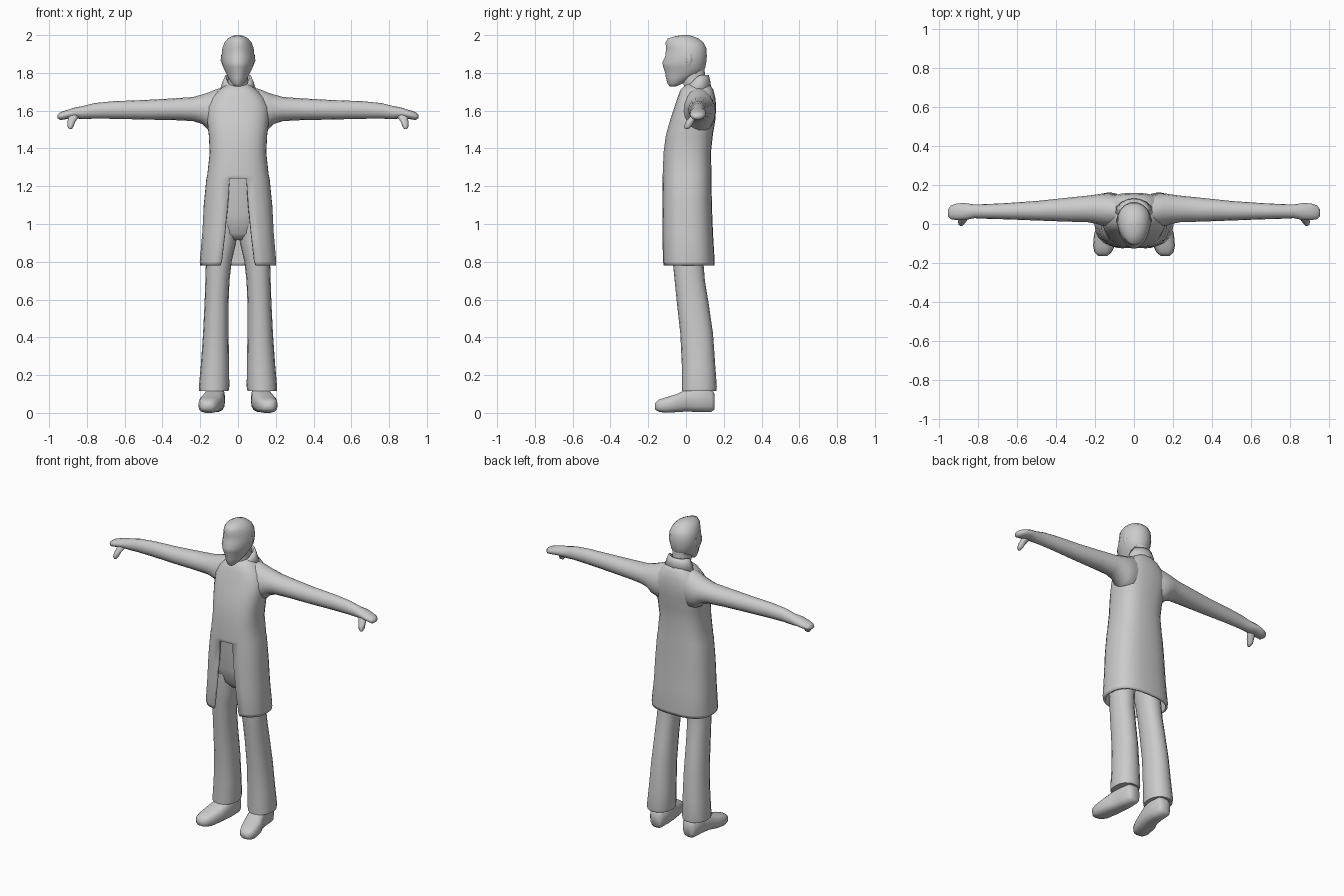
import bpy, bmesh, math

grey = bpy.data.materials.new("plain grey")
grey.diffuse_color = (0.6, 0.6, 0.6, 1)


def make(name, verts, faces, mirror=False, thickness=0, angle=60):
    mesh = bpy.data.meshes.new(name)
    mesh.from_pydata(verts, [], faces)
    mesh.materials.append(grey)
    bm = bmesh.new()
    bm.from_mesh(mesh)
    bmesh.ops.recalc_face_normals(bm, faces=bm.faces)
    bm.to_mesh(mesh)
    bm.free()
    ob = bpy.data.objects.new(name, mesh)
    bpy.context.collection.objects.link(ob)
    if thickness:
        mod = ob.modifiers.new("thickness", 'SOLIDIFY')
        mod.thickness = thickness
    if mirror:
        ob.modifiers.new("mirror", 'MIRROR')
    bpy.ops.object.select_all(action='DESELECT')
    ob.select_set(True)
    bpy.context.view_layer.objects.active = ob
    bpy.ops.object.shade_smooth_by_angle(angle=math.radians(angle))
    return ob


def spow(c, p):
    return math.copysign(abs(c) ** p, c)


def loft(name, axis, rings, n=18, p=0.9, taper=0, **kw):
    """Skin oval rings (position, u min, u max, v min, v max) along an axis."""
    verts, faces = [], []
    for w, u0, u1, v0, v1 in rings:
        for i in range(n):
            a = 2 * math.pi * i / n
            c, s = spow(math.cos(a), p), spow(math.sin(a), p)
            u = (u0 + u1) / 2 + (u1 - u0) / 2 * c * (1 + taper * s)
            v = (v0 + v1) / 2 + (v1 - v0) / 2 * s
            verts.append({'x': (w, u, v), 'y': (u, w, v), 'z': (u, v, w)}[axis])
    for r in range(len(rings) - 1):
        for i in range(n):
            j = (i + 1) % n
            faces.append((r * n + i, r * n + j, (r + 1) * n + j, (r + 1) * n + i))
    faces += [tuple(range(n)), tuple(range((len(rings) - 1) * n, len(rings) * n))]
    return make(name, verts, faces, **kw)


# Coat: rings start and end beside the front slit, which is bridged above the waist
coat = [  # z, half width, y front, y back, slit half width
    (0.78, 0.20, -0.125, 0.15, 0.095), (0.80, 0.203, -0.128, 0.152, 0.088),
    (0.95, 0.19, -0.128, 0.143, 0.07), (1.10, 0.182, -0.127, 0.137, 0.055),
    (1.24, 0.168, -0.125, 0.135, 0.045), (1.26, 0.163, -0.125, 0.135, 0.045),
    (1.38, 0.15, -0.12, 0.132, 0.04), (1.47, 0.155, -0.108, 0.142, 0.04),
    (1.55, 0.165, -0.085, 0.155, 0.035), (1.62, 0.165, -0.062, 0.16, 0.03),
    (1.67, 0.14, -0.045, 0.155, 0.025), (1.71, 0.10, -0.03, 0.145, 0.02),
    (1.74, 0.06, 0.0, 0.125, 0.015)]
N = 25
verts, faces = [], []
for z, hw, y0, y1, gap in coat:
    a0 = math.asin((gap / hw) ** (1 / 0.75))
    for i in range(N):
        a = a0 + (2 * math.pi - 2 * a0) * i / (N - 1)
        verts.append((hw * spow(math.sin(a), 0.75),
                      (y0 + y1) / 2 - (y1 - y0) / 2 * spow(math.cos(a), 0.75), z))
for r in range(len(coat) - 1):
    for i in range(N):
        if i == N - 1 and coat[r][0] < 1.24:
            continue
        j = (i + 1) % N
        faces.append((r * N + i, r * N + j, (r + 1) * N + j, (r + 1) * N + i))
faces.append(tuple(range((len(coat) - 1) * N, len(coat) * N)))
make("coat", verts, faces, thickness=0.012)

# Collar: a standing band open at the throat, high behind and low in front
verts, faces = [], []
M = 17
for i in range(M):
    a = math.radians(12 + 336 * i / (M - 1))
    back = (1 - math.cos(a)) / 2
    rise = min(1, back * 1.6)
    for rx, ry, z in ((0.105, 0.085, 1.64 + 0.07 * rise), (0.088, 0.078, 1.69 + 0.07 * rise),
                      (0.074, 0.07, 1.70 + 0.09 * rise)):
        verts.append((rx * math.sin(a) * (0.55 + 0.45 * rise), 0.05 - ry * math.cos(a), z))
for i in range(M - 1):
    for k in range(2):
        faces.append((i * 3 + k, i * 3 + 3 + k, i * 3 + 4 + k, i * 3 + 1 + k))
make("collar", verts, faces, thickness=0.012)

# Sleeves and hands
loft("arm", 'x', [
    (0.06, 0.0, 0.14, 1.50, 1.725), (0.11, -0.02, 0.155, 1.475, 1.715),
    (0.16, -0.01, 0.157, 1.50, 1.695), (0.19, 0.0, 0.152, 1.53, 1.685),
    (0.24, 0.01, 0.145, 1.545, 1.672), (0.34, 0.012, 0.135, 1.55, 1.665),
    (0.50, 0.018, 0.118, 1.553, 1.656), (0.66, 0.024, 0.107, 1.557, 1.65),
    (0.76, 0.027, 0.102, 1.558, 1.64), (0.82, 0.03, 0.10, 1.555, 1.625),
    (0.87, 0.02, 0.108, 1.56, 1.615), (0.91, 0.02, 0.105, 1.555, 1.602),
    (0.94, 0.025, 0.095, 1.55, 1.592), (0.955, 0.04, 0.075, 1.56, 1.58)],
    n=16, p=1, mirror=True)
loft("thumb", 'z', [
    (1.503, 0.88, 0.895, -0.006, 0.012), (1.515, 0.872, 0.903, -0.012, 0.03),
    (1.54, 0.862, 0.902, -0.003, 0.042), (1.565, 0.845, 0.9, 0.018, 0.06),
    (1.59, 0.845, 0.895, 0.03, 0.07)], n=10, p=1, mirror=True)

# Trousers
loft("hips", 'z', [
    (0.915, -0.05, 0.05, -0.045, 0.06), (0.95, -0.12, 0.12, -0.075, 0.09),
    (1.05, -0.15, 0.15, -0.095, 0.11), (1.25, -0.14, 0.14, -0.11, 0.11)])
loft("trouser_leg", 'z', [
    (0.115, 0.05, 0.205, -0.022, 0.16), (0.14, 0.046, 0.207, -0.022, 0.163),
    (0.25, 0.047, 0.197, -0.022, 0.155), (0.42, 0.05, 0.185, -0.03, 0.143),
    (0.58, 0.05, 0.177, -0.048, 0.12), (0.70, 0.045, 0.173, -0.06, 0.10),
    (0.80, 0.034, 0.17, -0.07, 0.092), (0.90, 0.01, 0.165, -0.078, 0.095),
    (1.0, 0.0, 0.15, -0.08, 0.095)], n=16, mirror=True)

# Shoes: soles flat on the ground, toes turned out
loft("shoe", 'y', [
    (0.152, 0.085, 0.15, 0.02, 0.10), (0.135, 0.072, 0.165, 0.004, 0.13),
    (0.06, 0.068, 0.172, 0.004, 0.14), (0.0, 0.07, 0.185, 0.006, 0.125),
    (-0.05, 0.08, 0.205, 0.003, 0.10), (-0.11, 0.098, 0.21, 0.0, 0.082),
    (-0.145, 0.115, 0.203, 0.006, 0.07), (-0.165, 0.138, 0.182, 0.018, 0.052)],
    n=14, p=0.7, mirror=True)

# Head and neck: the face narrows towards the front
loft("neck", 'z', [
    (1.62, -0.06, 0.06, -0.02, 0.12), (1.72, -0.052, 0.052, -0.01, 0.105),
    (1.82, -0.055, 0.055, -0.03, 0.10)], n=14)
loft("head", 'z', [
    (1.727, -0.016, 0.016, -0.085, -0.055), (1.742, -0.032, 0.032, -0.098, -0.02),
    (1.775, -0.052, 0.052, -0.108, 0.04), (1.80, -0.064, 0.064, -0.112, 0.09),
    (1.83, -0.078, 0.078, -0.122, 0.104), (1.855, -0.084, 0.084, -0.127, 0.109),
    (1.885, -0.087, 0.087, -0.112, 0.112), (1.93, -0.083, 0.083, -0.107, 0.11),
    (1.96, -0.072, 0.072, -0.11, 0.095), (1.982, -0.054, 0.054, -0.098, 0.068),
    (1.995, -0.03, 0.03, -0.055, 0.035), (2.0, -0.01, 0.01, -0.015, 0.01)],
    n=18, p=1, taper=0.15)
# Ears
loft("ear", 'z', [
    (1.835, 0.07, 0.08, 0.005, 0.02), (1.865, 0.075, 0.092, 0.0, 0.035),
    (1.90, 0.075, 0.088, 0.005, 0.035)], n=8, p=1, mirror=True)
